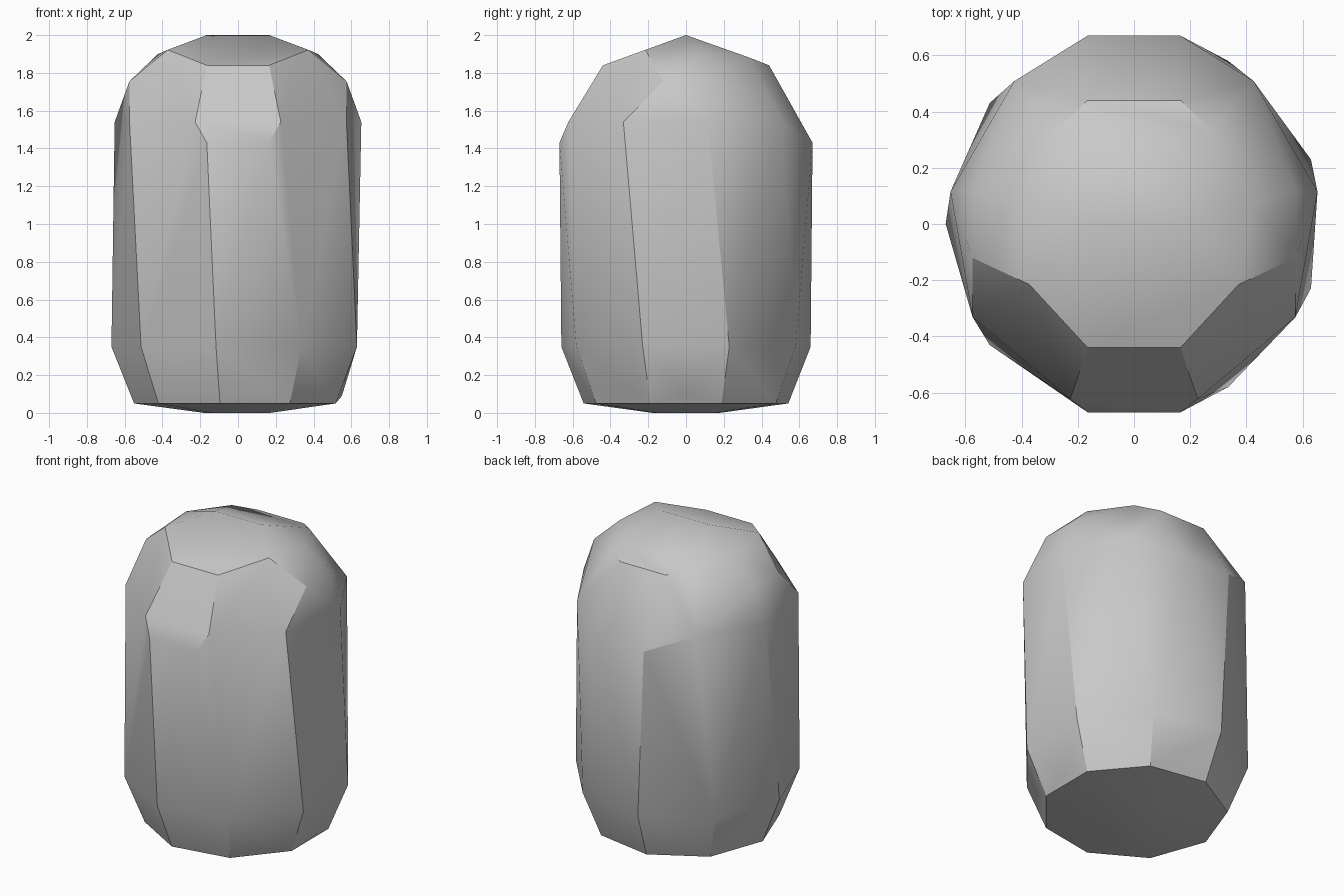
import bpy
import bmesh
from math import cos, sin, radians

cube = bpy.data.objects.get("Cube")
if cube:
    bpy.data.objects.remove(cube, do_unlink=True)


def ring(radius, z, angles):
    """Points on a horizontal circle at the given angles in degrees."""
    return [(radius * cos(radians(a)), radius * sin(radians(a)), z) for a in angles]


def mirrored(x, y, z):
    """One point repeated in all four quadrants."""
    return [(sx * x, sy * y, z) for sx in (-1, 1) for sy in (-1, 1)]


nine = [20 + 40 * i for i in range(9)]
points = []

# Rounded nine-sided base
points += ring(0.18, 0.0, nine)
points += ring(0.55, 0.05, nine)
points += ring(0.67, 0.35, nine)
points.append((0.55, 0.0, 0.09))

# Shoulder, turned against the base
points += ring(0.663, 1.54, [10, 50, 130, 170, 210, 250, 290, 330])
points += mirrored(0.165, 0.67, 1.43)

# Domed crown with a short ridge
points += mirrored(0.575, 0.12, 1.755)
points += ring(0.43, 1.90, [10, 170])
points += ring(0.43, 1.883, [50, 130])
points += ring(0.43, 1.922, [210, 330])
points += mirrored(0.165, 0.44, 1.84)
points += [(-0.165, 0, 2), (0.165, 0, 2)]

# Wrap the points in one convex shell
bm = bmesh.new()
for p in points:
    bm.verts.new(p)
hull = bmesh.ops.convex_hull(bm, input=bm.verts[:])
spare = {v for v in hull["geom_interior"] + hull["geom_unused"]
         if isinstance(v, bmesh.types.BMVert)}
bmesh.ops.delete(bm, geom=list(spare), context="VERTS")
bmesh.ops.dissolve_limit(bm, angle_limit=radians(1),
                         verts=bm.verts[:], edges=bm.edges[:])
bmesh.ops.recalc_face_normals(bm, faces=bm.faces[:])
mesh = bpy.data.meshes.new("capsule_body")
bm.to_mesh(mesh)
bm.free()
body = bpy.data.objects.new("capsule_body", mesh)
bpy.context.collection.objects.link(body)

# Plain grey surface
grey = bpy.data.materials.new("light_grey")
grey.use_nodes = True
colour = (0.58, 0.58, 0.58, 1)
grey.diffuse_color = colour
grey.node_tree.nodes["Principled BSDF"].inputs["Base Color"].default_value = colour
mesh.materials.append(grey)

# Soft shading with the sharper edges kept
bpy.ops.object.select_all(action="DESELECT")
body.select_set(True)
bpy.context.view_layer.objects.active = body
bpy.ops.object.shade_smooth_by_angle(angle=radians(30))
